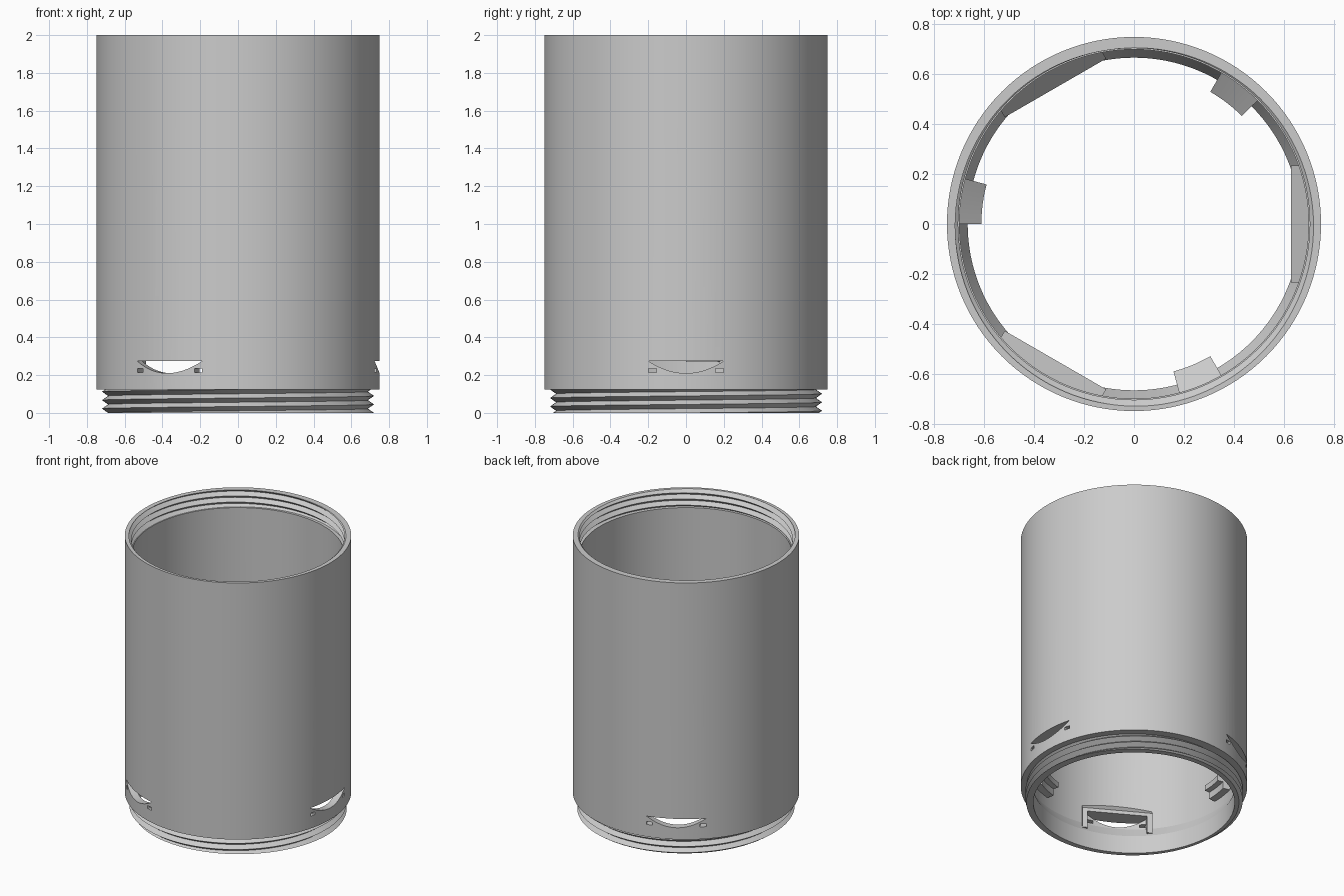
import bpy, bmesh, math
from mathutils import Matrix

cube = bpy.data.objects.get("Cube")
if cube:
    bpy.data.objects.remove(cube, do_unlink=True)

grey = bpy.data.materials.new("plain grey")
grey.use_nodes = True
grey.diffuse_color = (0.6, 0.6, 0.6, 1)
grey.node_tree.nodes["Principled BSDF"].inputs["Base Color"].default_value = grey.diffuse_color

SEG = 128        # columns round the tube
PITCH = 0.045    # thread pitch
THREAD_H = 0.125
TURN = 2 * math.pi
THIRDS = [i * TURN / 3 for i in range(3)]


def loft(bm, sections, ring=False):
    """Skin a row of equal-length closed sections; cap the ends unless ring."""
    rows = [[bm.verts.new(p) for p in s] for s in sections]
    n = len(rows[0])
    for a, b in zip(rows, rows[1:]):
        for i in range(n):
            bm.faces.new((a[i], a[(i + 1) % n], b[(i + 1) % n], b[i]))
    if not ring:
        bm.faces.new(rows[0])
        bm.faces.new(rows[-1])


def finish(bm, name):
    bmesh.ops.remove_doubles(bm, verts=bm.verts, dist=1e-5)
    bmesh.ops.recalc_face_normals(bm, faces=bm.faces)
    mesh = bpy.data.meshes.new(name)
    bm.to_mesh(mesh)
    bm.free()
    mesh.materials.append(grey)
    ob = bpy.data.objects.new(name, mesh)
    bpy.context.collection.objects.link(ob)
    return ob


def smooth(ob):
    bpy.ops.object.select_all(action='DESELECT')
    ob.select_set(True)
    bpy.context.view_layer.objects.active = ob
    bpy.ops.object.shade_smooth_by_angle(angle=math.radians(25))


def thread(angle, z0, root, crest):
    """Points up one column of a helical V thread, clipped to its height."""
    points = []
    shift = angle / TURN
    for k in range(-3, int(2 * THREAD_H / PITCH) + 3):
        z = min(max((k / 2 + shift) * PITCH, 0), THREAD_H)
        phase = (z / PITCH - shift) % 1
        points.append((root + (crest - root) * abs(2 * phase - 1), z0 + z))
    return points


def polar(angle, r, z):
    return (r * math.cos(angle), r * math.sin(angle), z)


def span(a, b, n):
    return [a + (b - a) * i / n for i in range(n + 1)]


# Tube: outer thread below, plain wall, inner thread above, tapered lower bore
bm = bmesh.new()
columns = []
for a in span(0, TURN, SEG):
    profile = thread(a, 0, 0.688, 0.72)
    profile += [(0.69, THREAD_H), (0.75, THREAD_H), (0.75, 2)]
    profile += reversed(thread(a, 2 - THREAD_H, 0.705, 0.732))
    profile += [(0.70, 2 - THREAD_H), (0.70, 0.2), (0.667, 0.13), (0.667, 0)]
    columns.append([polar(a, r, z) for r, z in profile])
loft(bm, columns, ring=True)
tube = finish(bm, "threaded_tube")

# Cutter: curved slots with a small square hole at each end
SLOT_TOP, HALF = 0.275, 0.198
bm = bmesh.new()


def block(y, x0, x1, z0, z1):
    return [(x0, y, z0), (x0, y, z1), (x1, y, z1), (x1, y, z0)]


def copies(bm, build):
    """Build a part at each third of a turn."""
    for a in THIRDS:
        part = bmesh.new()
        build(part)
        part.transform(Matrix.Rotation(a, 4, 'Z'))
        temp = bpy.data.meshes.new("temp")
        part.to_mesh(temp)
        part.free()
        bm.from_mesh(temp)
        bpy.data.meshes.remove(temp)


def slot(part):
    loft(part, [block(y, 0.6, 0.85, 0.21 + 0.064 * (y / HALF) ** 2, SLOT_TOP)
                for y in span(-HALF, HALF, 24)])
    for s in (-1, 1):
        loft(part, [block(s * y, 0.6, 0.85, 0.214, 0.235) for y in (0.157, HALF)])


copies(bm, slot)
cutter = finish(bm, "slot_cutter")
cutter.hide_render = True
cut = tube.modifiers.new("slots", 'BOOLEAN')
cut.object = cutter
cut.operation = 'DIFFERENCE'
cut.solver = 'EXACT'
bpy.context.view_layer.objects.active = tube
bpy.ops.object.modifier_apply(modifier=cut.name)
bpy.data.objects.remove(cutter, do_unlink=True)
smooth(tube)

# Brackets: sloped bar over each slot with a leg at each side
INNER, EDGE = 0.63, 0.235


def bracket(part):
    bar = []
    for y in span(-EDGE, EDGE, 16):
        x = math.sqrt(0.715 ** 2 - y * y)
        bar.append([(INNER, y, SLOT_TOP), (INNER, y, 0.3),
                    (x, y, 0.3 + x - INNER), (x, y, SLOT_TOP)])
    loft(part, bar)
    for s in (-1, 1):
        loft(part, [block(s * y, INNER, 0.675, 0.15, SLOT_TOP) for y in (0.2, EDGE)])


bm = bmesh.new()
copies(bm, bracket)
smooth(finish(bm, "slot_brackets"))

# Lugs: sloped tops and stepped undersides on the inner wall
LUG = [(0.715, 0.44), (0.612, 0.36), (0.612, 0.32), (0.65, 0.32), (0.65, 0.27), (0.715, 0.27)]


def lug(part):
    loft(part, [[polar(a, r, z) for r, z in LUG]
                for a in span(math.radians(45), math.radians(60), 6)])


bm = bmesh.new()
copies(bm, lug)
smooth(finish(bm, "inner_lugs"))
